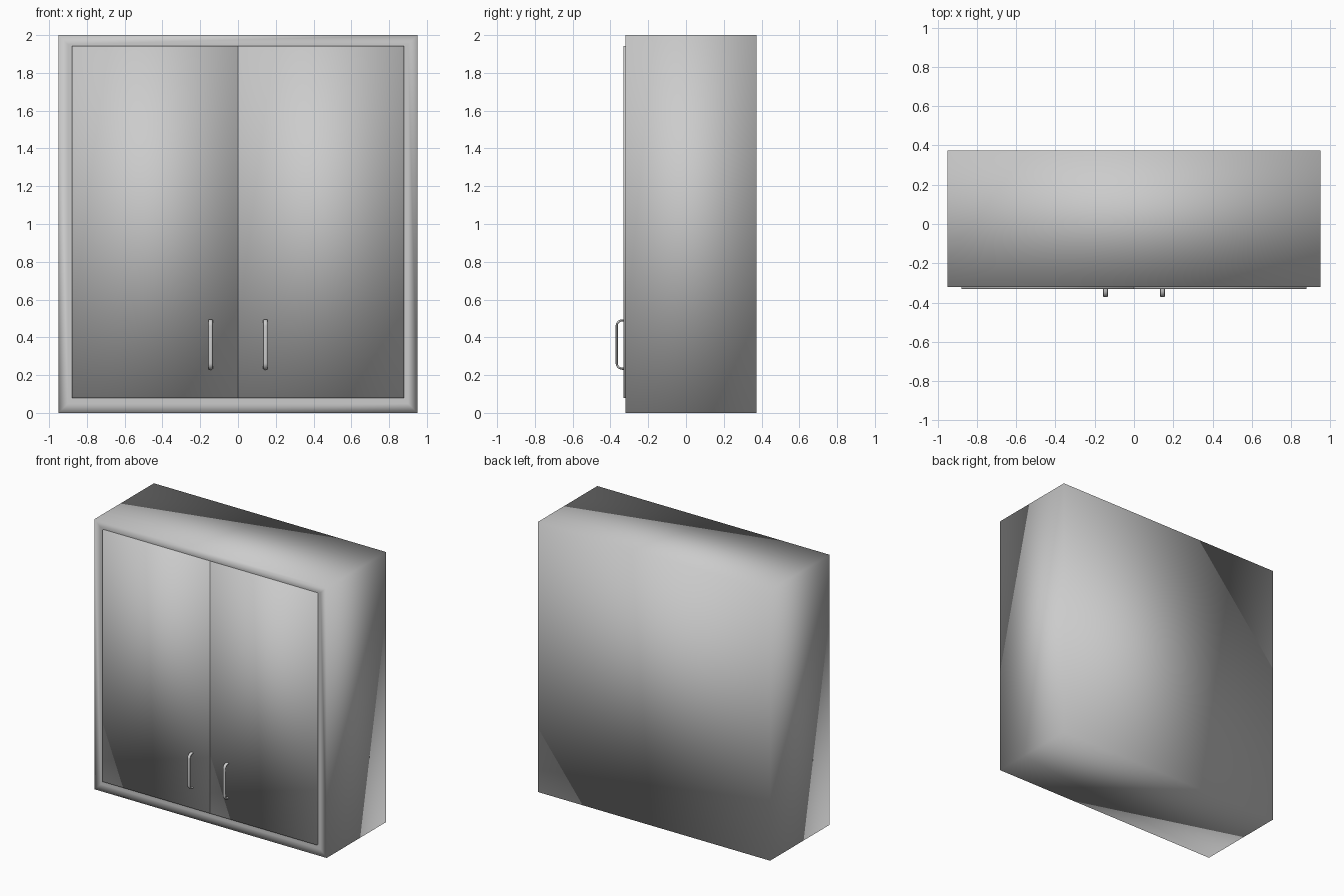
import bpy, bmesh, math

if "Cube" in bpy.data.objects:
    bpy.data.objects.remove(bpy.data.objects["Cube"])


def smooth(ob):
    for p in ob.data.polygons:
        p.use_smooth = True


def box(name, lo, hi):
    size = [b - a for a, b in zip(lo, hi)]
    mid = [(a + b) / 2 for a, b in zip(lo, hi)]
    bpy.ops.mesh.primitive_cube_add(size=1, location=mid)
    ob = bpy.context.object
    ob.name = name
    ob.scale = size
    bpy.ops.object.transform_apply(location=False, rotation=False, scale=True)
    smooth(ob)
    return ob


def handle(name, x, y_door=-0.325, y_out=-0.367, z0=0.234, z1=0.49, r=0.03):
    # C-shaped path with rounded corners, swept with an oval section
    path = [(y_door, z1)]
    for cz, start in ((z1 - r, 90), (z0 + r, 180)):
        for i in range(7):
            a = math.radians(start + 15 * i)
            path.append((y_out + r + r * math.cos(a), cz + r * math.sin(a)))
    path.append((y_door, z0))
    cu = bpy.data.curves.new(name, 'CURVE')
    cu.dimensions = '3D'
    cu.bevel_depth = 0.006
    cu.bevel_resolution = 3
    sp = cu.splines.new('POLY')
    sp.points.add(len(path) - 1)
    for p, (y, z) in zip(sp.points, path):
        p.co = (0, y, z, 1)
    ob = bpy.data.objects.new(name, cu)
    bpy.context.collection.objects.link(ob)
    ob.location.x = x
    ob.scale.x = 2.0
    bpy.ops.object.select_all(action='DESELECT')
    ob.select_set(True)
    bpy.context.view_layer.objects.active = ob
    bpy.ops.object.convert(target='MESH')
    bpy.ops.object.transform_apply(location=False, rotation=False, scale=True)
    # consistent outward faces
    bm = bmesh.new()
    bm.from_mesh(ob.data)
    bmesh.ops.recalc_face_normals(bm, faces=bm.faces)
    bm.to_mesh(ob.data)
    bm.free()
    smooth(ob)


# cabinet carcass, softly shaded, with a face frame inset round the doors
body = box("cabinet_body", (-0.95, -0.32, 0), (0.95, 0.373, 2))
bm = bmesh.new()
bm.from_mesh(body.data)
front = [f for f in bm.faces if f.normal.y < -0.5]
bmesh.ops.inset_region(bm, faces=front, thickness=0.07)
bm.to_mesh(body.data)
bm.free()

# two doors, each with a pull handle near the centre
for side, s in (("left", -1), ("right", 1)):
    x0, x1 = sorted((s * 0.001, s * 0.878))
    box(side + "_door", (x0, -0.331, 0.08), (x1, -0.31, 1.943))
    handle(side + "_handle", s * 0.145)
